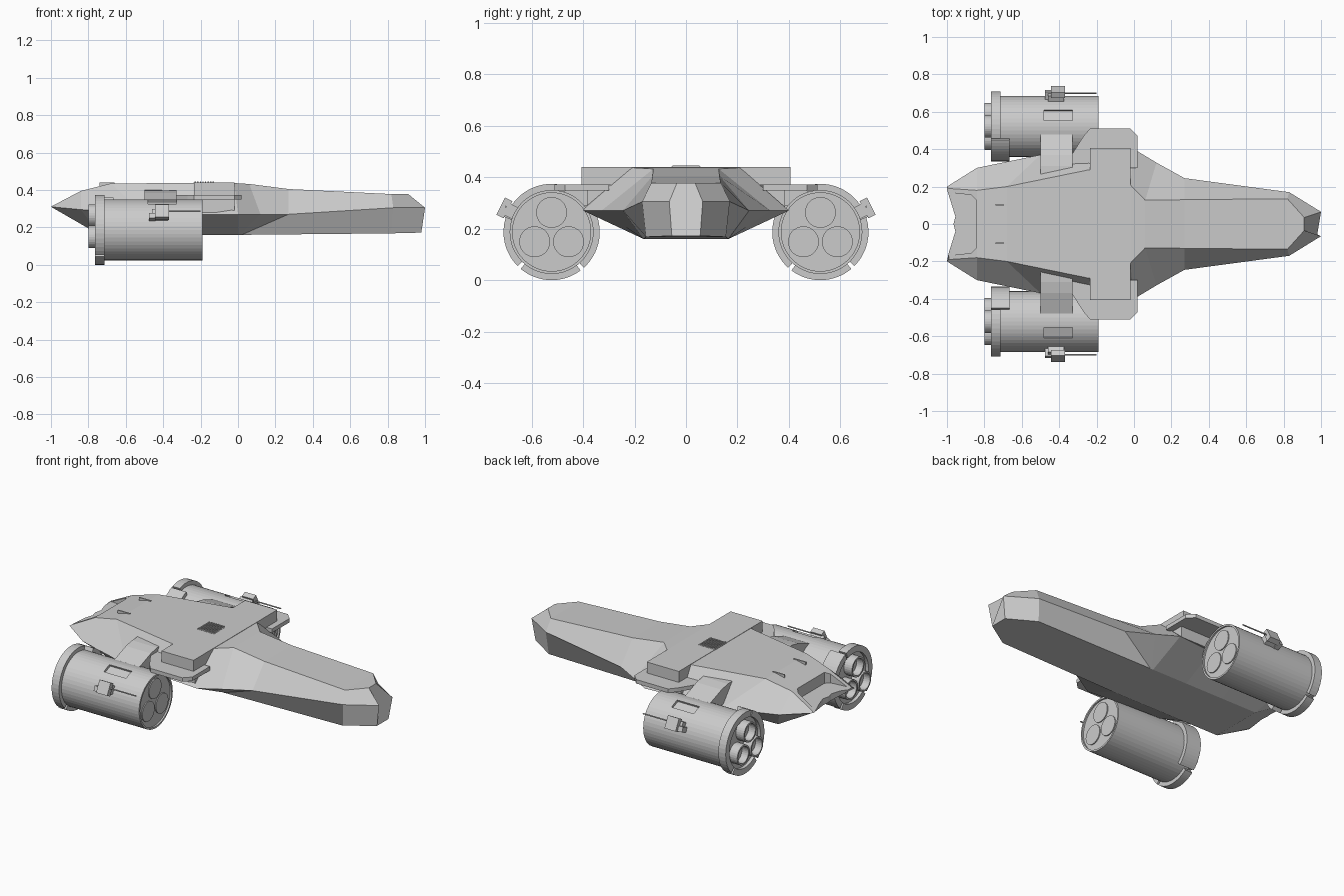
import bpy, bmesh, math
from mathutils import Vector, Matrix

if "Cube" in bpy.data.objects:
    bpy.data.objects.remove(bpy.data.objects["Cube"])

grey = bpy.data.materials.new("hull_grey")
grey.diffuse_color = (0.6, 0.6, 0.6, 1)
grey.use_nodes = True
grey.node_tree.nodes["Principled BSDF"].inputs["Base Color"].default_value = grey.diffuse_color
CY, CZ = 0.522, 0.187          # engine axis


def make(name, bm, mirror=False):
    bmesh.ops.remove_doubles(bm, verts=bm.verts, dist=1e-5)
    bmesh.ops.recalc_face_normals(bm, faces=bm.faces)
    me = bpy.data.meshes.new(name)
    bm.to_mesh(me)
    bm.free()
    me.materials.append(grey)
    ob = bpy.data.objects.new(name, me)
    bpy.context.collection.objects.link(ob)
    if mirror:
        add_mirror(ob)
    return ob


def add_mirror(ob):
    m = ob.modifiers.new("mirror", 'MIRROR')
    m.use_axis = (False, True, False)
    m.use_mirror_merge = False


def cut(ob, cutter):
    m = ob.modifiers.new("cut", 'BOOLEAN')
    m.operation, m.solver, m.object = 'DIFFERENCE', 'EXACT', cutter
    cutter.hide_render = True
    cutter.display_type = 'WIRE'


def prism(name, pts, d0, d1, axis='Z', mirror=False):
    """Extrude a 2D outline: (x, y) along Z, or (y, z) along X."""
    bm = bmesh.new()
    place = (lambda p, d: (p[0], p[1], d)) if axis == 'Z' else (lambda p, d: (d, p[0], p[1]))
    lo = [bm.verts.new(place(p, d0)) for p in pts]
    hi = [bm.verts.new(place(p, d1)) for p in pts]
    bm.faces.new(lo)
    bm.faces.new(hi)
    for i in range(len(pts)):
        j = (i + 1) % len(pts)
        bm.faces.new((lo[i], lo[j], hi[j], hi[i]))
    return make(name, bm, mirror)


def box(name, x0, x1, y0, y1, z0, z1, mirror=False):
    return prism(name, [(x0, y0), (x1, y0), (x1, y1), (x0, y1)], z0, z1, 'Z', mirror)


def radial_box(name, x0, x1, deg, r0, r1, width, mirror=False):
    """Box standing on the engine surface at a given angle."""
    bm = bmesh.new()
    bmesh.ops.create_cube(bm, size=1)
    a = math.radians(deg)
    mat = (Matrix.Translation(((x0 + x1) / 2, CY, CZ)) @ Matrix.Rotation(a, 4, 'X')
           @ Matrix.Translation((0, (r0 + r1) / 2, 0))
           @ Matrix.Diagonal((x1 - x0, r1 - r0, width, 1)))
    bm.transform(mat)
    return make(name, bm, mirror)


def lathe(name, prof, cy, cz, n, a0=0, a1=360, mirror=True):
    """Revolve an (x, radius) profile about X; partial spans are capped."""
    bm = bmesh.new()
    full = a1 - a0 >= 360
    rings = []
    for k in range(n if full else n + 1):
        a = math.radians(a0 + (a1 - a0) * k / n)
        rings.append([bm.verts.new((x, cy + r * math.cos(a), cz + r * math.sin(a)))
                      for x, r in prof])
    for k in range(n):
        p, q = rings[k], rings[(k + 1) % len(rings)]
        for i in range(len(prof) - (1 if full else 0)):
            j = (i + 1) % len(prof)
            bm.faces.new((p[i], p[j], q[j], q[i]))
    if not full:
        bm.faces.new(rings[0])
        bm.faces.new(rings[-1])
    return make(name, bm, mirror)


# Hull: bottom, widest and top edge lines, lofted across and mirrored
bottom = [(-.99, .19, .305), (-.74, .165, .16), (-.5, .165, .16), (-.24, .165, .16),
          (0, .165, .16), (.01, .165, .16), (.02, .165, .16), (.82, .155, .168), (.98, .055, .172)]
middle = [(-1, .2, .31), (-.84, .3, .295), (-.5, .37, .27), (-.24, .38, .27),
          (0, .4, .27), (.12, .328, .27), (.27, .245, .27), (.83, .17, .305), (1, .065, .305)]
top = [(-.99, .19, .316), (-.84, .18, .395), (-.68, .2, .435), (-.24, .29, .437),
       (-.02, .21, .437), (.06, .127, .432), (.27, .13, .405), (.82, .135, .378), (.91, .035, .378)]
bm = bmesh.new()
rings = []
for b, m, t in zip(bottom, middle, top):
    half = [Vector(b), Vector(m), Vector(t)]
    other = [Vector((v.x, -v.y, v.z)) for v in reversed(half)]
    rings.append([bm.verts.new(v) for v in half + other])
for p, q in zip(rings, rings[1:]):
    for i in range(6):
        j = (i + 1) % 6
        bm.faces.new((p[i], p[j], q[j], q[i]))
bm.faces.new(rings[0])
bm.faces.new(rings[-1])
hull = make("hull", bm)

# Tail notch and exhaust recess
cut(hull, prism("tail_notch_cutter", [(-1.1, .19), (-1.0, .185), (-.955, .04), (-.965, 0),
                                      (-.955, -.04), (-1.0, -.185), (-1.1, -.19)], .2, .5))
cut(hull, prism("tail_recess_cutter", [(-1.1, .17), (-.96, .165), (-.87, .155), (-.845, .13),
                                       (-.845, -.13), (-.87, -.155), (-.96, -.165), (-1.1, -.17)],
                .325, .5))
box("tail_slot", -.74, -.66, .098, .106, .40, .439, True)

# Cross beam with side plates below it
box("cross_beam", -.235, -.018, -.405, .405, .37, .439)
prism("side_plate", [(-.33, .3), (-.33, .375), (-.27, .47), (-.235, .51), (-.02, .51),
                     (.02, .47), (.02, .3)], .348, .372, 'Z', True)
box("beam_support", -.235, -.02, .25, .385, .28, .36, True)

# Roof grille
box("grille_frame", -.237, -.123, -.057, .057, .43, .4405)
for i in range(8):
    x = -.232 + i * .0138
    box(f"grille_slat_{i + 1}", x, x + .007, -.053, .053, .435, .445)

# Pylons carrying the engines
prism("pylon", [(.24, .40), (.31, .397), (.37, .385), (.49, .34), (.49, .29), (.24, .29)],
      -.5, -.33, 'X', True)

# Engine barrel with recessed front plate and roof hatch
barrel = lathe("engine_barrel", [(-.745, 0), (-.745, .163), (-.19, .163), (-.19, .152),
                                 (-.2, .152), (-.2, 0)], CY, CZ, 48, mirror=False)
cut(barrel, radial_box("hatch_cutter", -.48, -.33, 68, .148, .2, .06))
add_mirror(barrel)

# Split clamp ring at the back, with a longer inboard segment
for k, (a0, a1, x1) in enumerate([(-127, -50, -.715), (-45, 110, -.715), (113, 228, -.665)]):
    lathe(f"clamp_ring_{k + 1}", [(-.765, .15), (-.765, .187), (x1, .187), (x1, .15)],
          CY, CZ, 20, a0, a1)

# Three intakes in front and three nozzles behind
for k, deg in enumerate((90, 210, 330)):
    a = math.radians(deg)
    cy, cz = CY + .076 * math.cos(a), CZ + .076 * math.sin(a)
    lathe(f"intake_{k + 1}", [(-.205, 0), (-.205, .06), (-.194, .06), (-.194, 0)], cy, cz, 28)
    lathe(f"nozzle_{k + 1}", [(-.74, .06), (-.8, .06), (-.8, .05), (-.755, .05), (-.755, 0)],
          cy, cz, 28)

# Outboard gun turret
radial_box("turret_base", -.46, -.375, 27, .155, .195, .05, True)
radial_box("turret_head", -.445, -.37, 27, .19, .222, .075, True)
radial_box("turret_block", -.475, -.44, 22, .16, .205, .03, True)
lathe("turret_barrel", [(-.38, 0), (-.38, .004), (-.2, .004), (-.2, 0)], .70, .285, 8)
